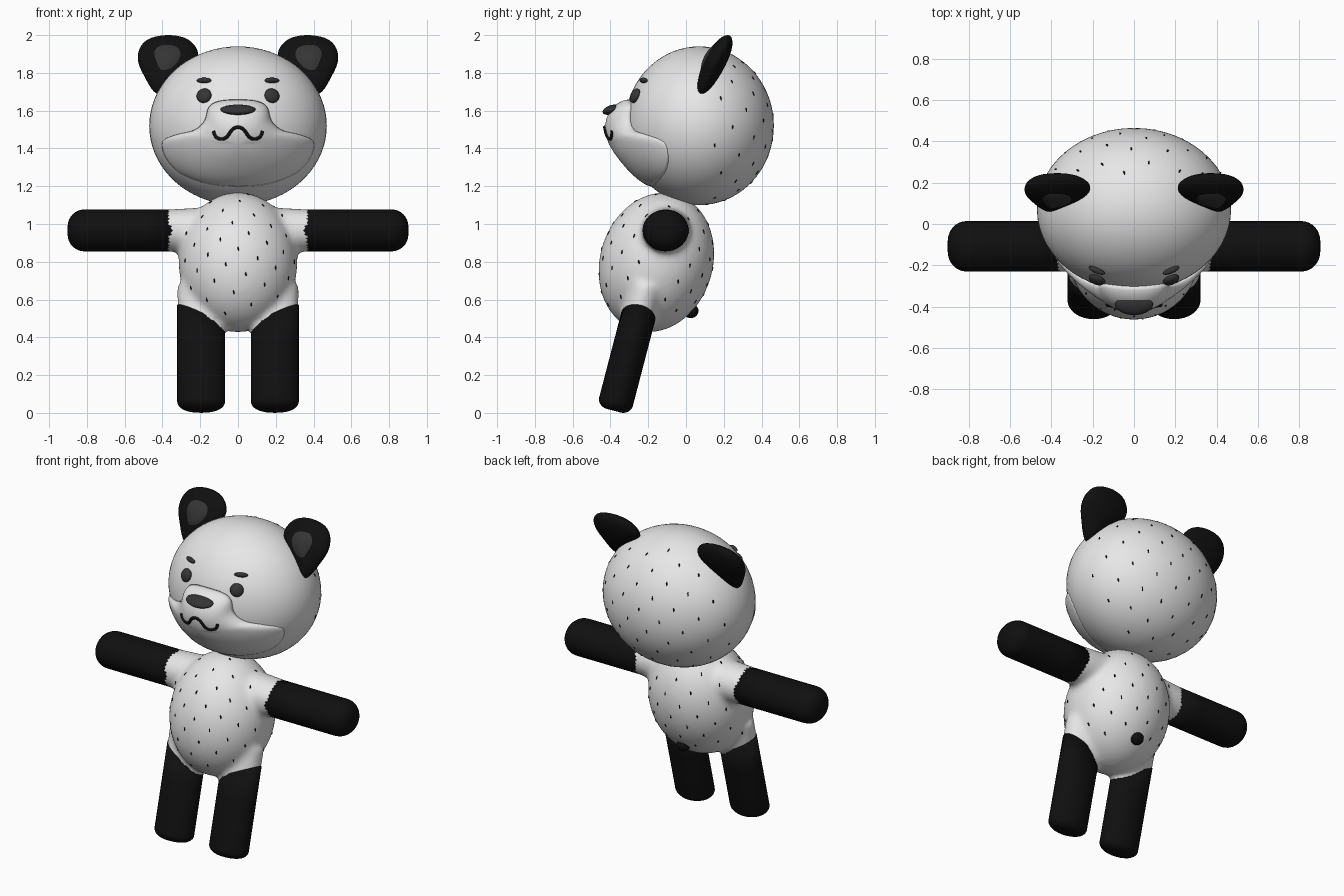
import bpy, bmesh, math
from mathutils import Matrix, Vector
from mathutils.bvhtree import BVHTree

cube = bpy.data.objects.get("Cube")
if cube:
    bpy.data.objects.remove(cube)


def material(name, value):
    m = bpy.data.materials.new(name)
    m.use_nodes = True
    colour = (value, value, value, 1)
    m.diffuse_color = colour
    bsdf = next(n for n in m.node_tree.nodes if n.type == 'BSDF_PRINCIPLED')
    bsdf.inputs['Base Color'].default_value = colour
    return m


WHITE = material("white fur", 0.8)
BLACK = material("black fur", 0.005)
GREY = material("dark grey", 0.035)
T = Matrix.Translation


def diag(x, y, z):
    return Matrix.Diagonal((x, y, z, 1))


def finish(bm, name, mat, smooth=True):
    bmesh.ops.remove_doubles(bm, verts=bm.verts, dist=0.0001)
    bmesh.ops.recalc_face_normals(bm, faces=bm.faces)
    for f in bm.faces:
        f.smooth = smooth
    me = bpy.data.meshes.new(name)
    bm.to_mesh(me)
    bm.free()
    me.materials.append(mat)
    ob = bpy.data.objects.new(name, me)
    bpy.context.collection.objects.link(ob)
    return ob


def ball(name, mat, matrix, u=32, v=20):
    bm = bmesh.new()
    bmesh.ops.create_uvsphere(bm, u_segments=u, v_segments=v, radius=1, matrix=matrix)
    return finish(bm, name, mat)


def spline(pts, closed=True, n=5):
    """Smooth curve through 2D points."""
    p = [Vector(q) for q in pts]
    p = [p[-1]] + p + p[:2] if closed else [p[0]] + p + [p[-1]]
    out = []
    for a, b, c, d in zip(p, p[1:], p[2:], p[3:]):
        for i in range(n):
            t = i / n
            out.append(0.5 * (2 * b + (c - a) * t + (2 * a - 5 * b + 4 * c - d) * t * t
                              + (3 * b - a - 3 * c + d) * t ** 3))
    return out if closed else out + [p[-1]]


RINGS = (0.2, 0.4, 0.58, 0.72, 0.83, 0.91, 0.96, 0.985, 1)


def pillow(name, mat, outline, centre, front, back):
    """Closed shape with an x-z outline; front and back give y from (x, z, t)."""
    bm = bmesh.new()
    c = Vector(centre)
    n = len(outline)
    for surf in (front, back):
        mid = bm.verts.new((c.x, surf(c.x, c.y, 0), c.y))
        prev = None
        for t in RINGS:
            ring = []
            for p in outline:
                q = c.lerp(p, t)
                ring.append(bm.verts.new((q.x, surf(q.x, q.y, t), q.y)))
            for i in range(n):
                j = (i + 1) % n
                bm.faces.new((prev[i], prev[j], ring[j], ring[i]) if prev
                             else (mid, ring[j], ring[i]))
            prev = ring
    return finish(bm, name, mat)


def limb(name, rx, ry, length, tip_h, tip_w, slant, matrix, seg=32):
    """Tube with a slanted base and a rounded tip along local z."""
    bm = bmesh.new()
    profile = [(1, 0), (1, 0.3 * length), (1, 0.6 * length)]
    for k in range(9):
        a = k * math.pi / 16
        profile.append((1 - tip_w * (1 - math.cos(a)), length - tip_h * (1 - math.sin(a))))
    prev = None
    for k, (s, z) in enumerate(profile):
        ring = []
        for i in range(seg):
            a = 2 * math.pi * i / seg
            x, y = rx * s * math.cos(a), ry * s * math.sin(a)
            ring.append(bm.verts.new(matrix @ Vector((x, y, z + (slant * x if k == 0 else 0)))))
        if prev:
            for i in range(seg):
                j = (i + 1) % seg
                bm.faces.new((prev[i], prev[j], ring[j], ring[i]))
        else:
            bm.faces.new(ring)
        prev = ring
    bm.faces.new(prev)
    return finish(bm, name, BLACK)


# Head
HC, HR = Vector((0, 0.07, 1.52)), Vector((0.47, 0.395, 0.42))
head = ball("head", WHITE, T(HC) @ diag(*HR), 56, 36)


def head_y(x, z):
    return HC.y - HR.y * math.sqrt(max(0, 1 - (x / HR.x) ** 2 - ((z - HC.z) / HR.z) ** 2))


# Muzzle with wide cheeks
def bulge(x, z):
    return 0.03 + 0.08 * math.exp(-(x / 0.23) ** 2 - ((z - 1.5) / 0.2) ** 2)


def muzzle_y(x, z, t=0):
    return head_y(x, z) + 0.005 - bulge(x, z) * math.sqrt(1 - t ** 8)


half = [(0, 1.66), (0.1, 1.652), (0.155, 1.62), (0.18, 1.545), (0.235, 1.497), (0.325, 1.474),
        (0.395, 1.444), (0.403, 1.397), (0.37, 1.327), (0.3, 1.264), (0.167, 1.213), (0, 1.197)]
outline = spline(half + [(-x, z) for x, z in half[-2:0:-1]])
pillow("muzzle", WHITE, outline, (0, 1.42), muzzle_y,
       lambda x, z, t: head_y(x, z) + 0.005 + 0.02 * (1 - t * t))

# Nose, narrower toward the front
nose = ball("nose", GREY, T((0, -0.395, 1.605)) @ Matrix.Rotation(math.radians(18), 4, 'X')
            @ diag(0.092, 0.048, 0.024))
for v in nose.data.vertices:
    v.co.x *= 1 + 2.5 * (v.co.y + 0.395)

# Mouth line
path = [(0, 1.512), (0.03, 1.5), (0.06, 1.46), (0.09, 1.45), (0.118, 1.463), (0.13, 1.492)]
path = spline([(-x, z) for x, z in path[:0:-1]] + path, closed=False)
curve = bpy.data.curves.new("mouth", 'CURVE')
curve.dimensions = '3D'
curve.bevel_depth = 0.009
curve.use_fill_caps = True
curve.materials.append(BLACK)
line = curve.splines.new('POLY')
line.points.add(len(path) - 1)
for pt, p in zip(line.points, path):
    pt.co = (p.x, muzzle_y(p.x, p.y), p.y, 1)
bpy.context.collection.objects.link(bpy.data.objects.new("mouth", curve))

# Body: egg blended with shoulder and hip stubs
bm = bmesh.new()
bmesh.ops.create_uvsphere(bm, u_segments=40, v_segments=28, radius=1, matrix=T((0, -0.157, 0.797))
                          @ Matrix.Rotation(math.radians(-17), 4, 'X') @ diag(0.315, 0.3, 0.376))
ARM, LEG = (0.111, 0.122), (0.127, 0.092)
EAR = [(0.43, 1.69), (0.5, 1.79), (0.53, 1.87), (0.515, 1.94), (0.46, 1.985), (0.36, 2.0),
       (0.27, 1.98), (0.22, 1.93), (0.215, 1.88), (0.25, 1.82), (0.34, 1.73)]
INNER = [(0.425, 1.765), (0.475, 1.85), (0.482, 1.92), (0.44, 1.965), (0.36, 1.975),
         (0.29, 1.955), (0.262, 1.9), (0.285, 1.84), (0.35, 1.78)]


def ear_mid(z):
    return 0.15 + 0.44 * (z - 1.84)


def ear_side(depth):
    return lambda x, z, t: ear_mid(z) + depth * math.sqrt(1 - t * t)


for side, label in ((1, "left"), (-1, "right")):
    # Arms and legs
    arm = T((side * 0.335, -0.108, 0.966)) @ Matrix.Rotation(side * math.pi / 2, 4, 'Y')
    leg = T((side * 0.195, -0.253, 0.51)) @ Matrix.Rotation(math.radians(165.4), 4, 'X')
    limb(label + "_arm", *ARM, 0.567, 0.09, 0.8, 0.18 * side, arm)
    limb(label + "_leg", *LEG, 0.515, 0.05, 0.6, -0.49 * side, leg)
    for base, size, start, end, flare in ((arm, ARM, -0.25, 0.12, 1.15), (leg, LEG, -0.17, 0.14, 1)):
        bmesh.ops.create_cone(bm, cap_ends=True, segments=32, radius1=flare, radius2=0.97, depth=1,
                              matrix=base @ T((0, 0, (start + end) / 2)) @ diag(*size, end - start))
    # Ears
    pillow(label + "_ear", BLACK, spline([(side * x, z) for x, z in EAR]), (side * 0.38, 1.87),
           ear_side(-0.065), ear_side(0.06))
    pillow(label + "_inner_ear", GREY, spline([(side * x, z) for x, z in INNER]),
           (side * 0.375, 1.88), ear_side(-0.074), ear_side(0))
    # Eyes and brows, turned to follow the head surface
    for part, x, z, size in (("eye", 0.178, 1.677, (0.041, 0.022, 0.04)),
                             ("brow", 0.178, 1.757, (0.042, 0.016, 0.014))):
        p = Vector((side * x, head_y(x, z), z))
        d = p - HC
        normal = Vector([d[i] / HR[i] ** 2 for i in range(3)])
        turn = normal.to_track_quat('-Y', 'Z').to_matrix().to_4x4()
        ball(label + "_" + part, GREY, T(p + normal.normalized() * 0.006) @ turn @ diag(*size), 20, 14)

body = finish(bm, "body", WHITE)
remesh = body.modifiers.new("blend", 'REMESH')
remesh.mode = 'VOXEL'
remesh.voxel_size = 0.016
remesh.use_smooth_shade = True
relax = body.modifiers.new("relax", 'SMOOTH')
relax.factor = 0.5
relax.iterations = 14

# Tail
ball("tail", BLACK, T((0, 0.025, 0.54)) @ diag(0.041, 0.041, 0.038), 20, 14)


# Small dark fur ticks spread over the body and the back of the head
def ticks(name, ob, centre, count, keep):
    bpy.context.view_layer.update()
    tree = BVHTree.FromObject(ob, bpy.context.evaluated_depsgraph_get())
    bm = bmesh.new()
    for i in range(count):
        h = 1 - (2 * i + 1) / count
        a = i * math.pi * (3 - math.sqrt(5))
        r = math.sqrt(1 - h * h)
        d = Vector((r * math.cos(a), r * math.sin(a), h))
        hit, normal, _, _ = tree.ray_cast(Vector(centre) + d, -d)
        if hit and keep(hit):
            turn = normal.to_track_quat('Y', 'Z').to_matrix().to_4x4()
            bmesh.ops.create_icosphere(bm, subdivisions=1, radius=1,
                                       matrix=T(hit) @ turn @ diag(0.005, 0.004, 0.013))
    finish(bm, name, BLACK, smooth=False)


ticks("body_ticks", body, (0, -0.157, 0.8), 95,
      lambda p: abs(p.x) < 0.3 and p.z > 0.5 + 0.2 * abs(p.x))
ticks("head_ticks", head, HC, 125, lambda p: p.y > 0.12 + 0.15 * (p.z - 1.3))
